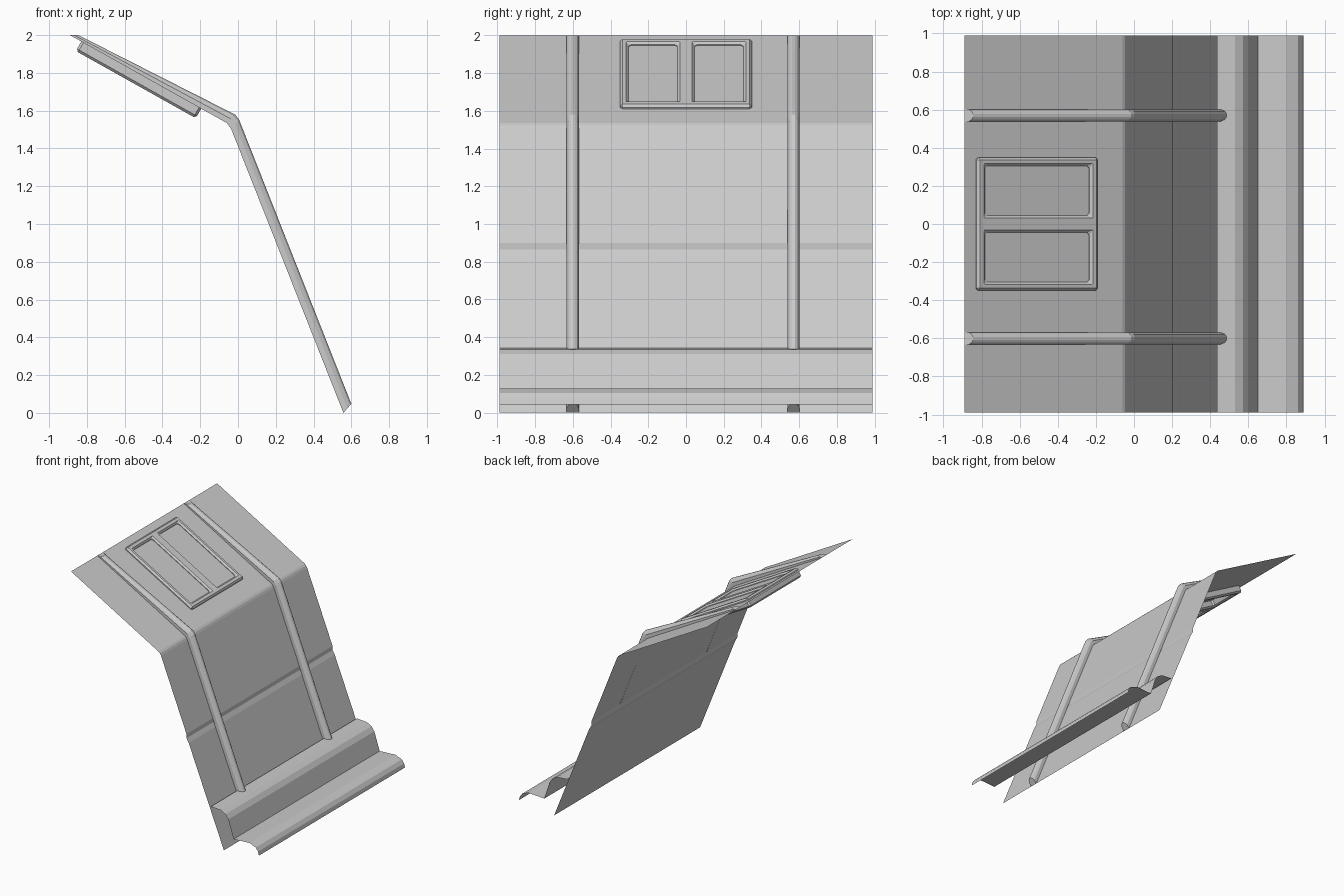
import bpy, bmesh
from mathutils import Vector, Matrix

if "Cube" in bpy.data.objects:
    bpy.data.objects.remove(bpy.data.objects["Cube"])

W = 0.988  # half length along y


def add_object(name, verts, faces):
    me = bpy.data.meshes.new(name)
    me.from_pydata(verts, [], faces)
    ob = bpy.data.objects.new(name, me)
    bpy.context.collection.objects.link(ob)
    return ob


def sheet(name, profile):
    """Open thin sheet: an x/z profile swept along y."""
    verts = [(x, s * W, z) for x, z in profile for s in (-1, 1)]
    faces = [(2 * i, 2 * i + 2, 2 * i + 3, 2 * i + 1) for i in range(len(profile) - 1)]
    return add_object(name, verts, faces)


# Roof skin: shallow upper slope, rounded knee, steep lower slope with a lap joint
sheet("roof_skin", [(-0.89, 2.0), (-0.06, 1.535), (-0.047, 1.523), (-0.037, 1.505),
                    (0.204, 0.90), (0.204, 0.865), (0.225, 0.83), (0.558, 0.0)])

# Stepped eave moulding at the foot of the roof
sheet("eave_moulding", [(0.435, 0.342), (0.53, 0.335), (0.572, 0.312), (0.60, 0.275),
                        (0.65, 0.12), (0.80, 0.128), (0.86, 0.105), (0.882, 0.075),
                        (0.89, 0.043)])

# Seam ribs: rounded section lofted between (base, crest) stations
stations = [((-0.89, 2.0), (-0.845, 2.0)),
            ((-0.06, 1.535), (-0.015, 1.579)),
            ((-0.037, 1.505), (0.006, 1.552)),
            ((0.558, 0.0), (0.60, 0.048))]
section = [(-0.032, 0.0), (-0.032, 0.5), (-0.022, 0.85), (-0.008, 1.0),
           (0.008, 1.0), (0.022, 0.85), (0.032, 0.5), (0.032, 0.0)]


def rib(name, yc):
    n = len(section)
    verts = []
    for base, crest in stations:
        for dy, t in section:
            p = Vector(base).lerp(Vector(crest), t)
            verts.append((p.x, yc + dy, p.y))
    faces = [(k * n + i, k * n + n + i, k * n + n + (i + 1) % n, k * n + (i + 1) % n)
             for k in range(len(stations) - 1) for i in range(n)]
    last = n * (len(stations) - 1)
    faces += [tuple(range(n)), tuple(range(last + n - 1, last - 1, -1))]
    ob = add_object(name, verts, faces)
    bm = bmesh.new()
    bm.from_mesh(ob.data)
    bmesh.ops.recalc_face_normals(bm, faces=bm.faces)
    bm.to_mesh(ob.data)
    bm.free()


for name, yc in (("rib_near", -0.60), ("rib_far", 0.57)):
    rib(name, yc)

# Local frame of the upper slope: u runs down the slope, n points outwards
u = Vector((0.83, 0, -0.465)).normalized()
v = Vector((0, 1, 0))
n = u.cross(v)
slope = Matrix((u, v, n)).transposed().to_4x4()
slope.translation = Vector((-0.83, 0, 1.9664))

# Skylight frame: a grid with two openings, thickened through the roof
L = 0.728
us = [0, 0.05, L - 0.05, L]
vs = [-0.35, -0.305, -0.045, 0.045, 0.305, 0.35]
top = 0.022
verts = [(a, b, top) for a in us for b in vs]
faces = [(i * 6 + j, i * 6 + 6 + j, i * 6 + 7 + j, i * 6 + j + 1)
         for i in range(3) for j in range(5) if not (i == 1 and j in (1, 3))]
frame = add_object("skylight_frame", verts, faces)
frame.matrix_world = slope
solid = frame.modifiers.new("thickness", 'SOLIDIFY')
solid.thickness = 0.08
solid.offset = -1
bevel = frame.modifiers.new("chamfer", 'BEVEL')
bevel.width = 0.013
bevel.segments = 1
bevel.limit_method = 'ANGLE'

# Skylight panes, just above the roof skin
for k, (a, b) in enumerate(((vs[1], vs[2]), (vs[3], vs[4]))):
    pane = add_object(f"skylight_pane_{k + 1}",
                      [(us[1], a, 0.004), (us[2], a, 0.004), (us[2], b, 0.004), (us[1], b, 0.004)],
                      [(0, 1, 2, 3)])
    pane.matrix_world = slope
